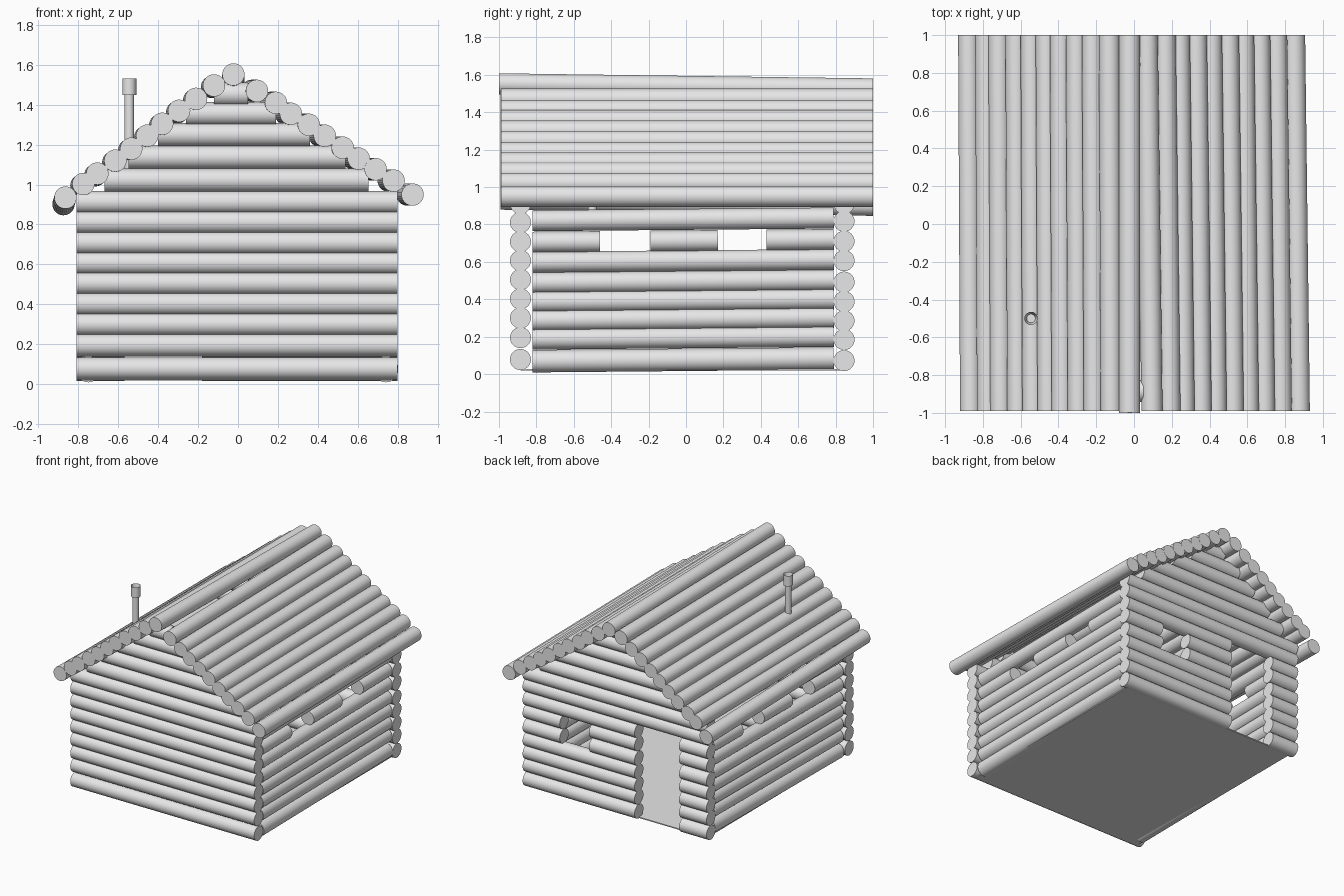
import bpy
import bmesh
from mathutils import Vector

cube = bpy.data.objects.get("Cube")
if cube:
    bpy.data.objects.remove(cube, do_unlink=True)

grey = bpy.data.materials.new("plain_grey")
grey.use_nodes = True
grey.diffuse_color = (0.8, 0.8, 0.8, 1)
grey.node_tree.nodes["Principled BSDF"].inputs["Base Color"].default_value = (0.8, 0.8, 0.8, 1)


def log(name, start, end, radius=0.056, hollow=False):
    """Round log between two points; hollow sinks the middle of its far end."""
    start, end = Vector(start), Vector(end)
    axis = end - start
    bm = bmesh.new()
    bmesh.ops.create_cone(bm, cap_ends=True, segments=32, radius1=radius,
                          radius2=radius, depth=axis.length)
    if hollow:
        top = [f for f in bm.faces if f.normal.z > 0.9]
        bmesh.ops.inset_region(bm, faces=top, thickness=radius * 0.35)
        bmesh.ops.translate(bm, verts=top[0].verts, vec=(0, 0, -axis.length * 0.8))
    mesh = bpy.data.meshes.new(name)
    bm.to_mesh(mesh)
    bm.free()
    mesh.materials.append(grey)
    obj = bpy.data.objects.new(name, mesh)
    bpy.context.collection.objects.link(obj)
    obj.rotation_mode = 'QUATERNION'
    obj.rotation_quaternion = axis.to_track_quat('Z', 'Y')
    obj.location = (start + end) / 2
    bpy.ops.object.select_all(action='DESELECT')
    obj.select_set(True)
    bpy.context.view_layer.objects.active = obj
    bpy.ops.object.shade_smooth_by_angle()
    return obj


# Front wall: full-width logs
FRONT, BACK, LOW, HIGH = -0.885, 0.845, -0.81, 0.80
front_heights = [0.078, 0.195, 0.30, 0.402, 0.505, 0.607, 0.708, 0.811, 0.912]
for z in front_heights:
    log("front_wall_log", (LOW, FRONT, z), (HIGH, FRONT, z))

# Back wall: gaps for the doorway and one window
back_heights = [0.072, 0.185, 0.285, 0.388, 0.492, 0.607, 0.71, 0.817, 0.912]
DOOR, WINDOW = (-0.57, -0.18), (0.22, 0.475)
for i, z in enumerate(back_heights):
    gaps = []
    if i < 7:
        gaps.append(DOOR)
    if i in (4, 5):
        gaps.append(WINDOW)
    edges = [LOW] + [x for gap in gaps for x in gap] + [HIGH]
    for a, b in zip(edges[::2], edges[1::2]):
        log("back_wall_log", (a, BACK, z), (b, BACK, z))

# Side walls: the seventh course leaves two window gaps
side_heights = [0.069, 0.187, 0.287, 0.387, 0.488, 0.598, 0.705, 0.82]
for side, x in (("right", -0.75), ("left", 0.742)):
    for i, z in enumerate(side_heights):
        edges = [-0.82, 0.79]
        if i == 6:
            edges = [-0.82, -0.46, -0.19, 0.17, 0.43, 0.79]
        for a, b in zip(edges[::2], edges[1::2]):
            log(side + "_wall_log", (x, a, z + 0.009 * (a + 0.82)),
                (x, b, z + 0.009 * (b + 0.82)), 0.06 if i == 0 else 0.056)

# Gable logs, stepping in toward the ridge
gable = [(-0.67, 0.655, 1.022), (-0.55, 0.54, 1.137), (-0.40, 0.36, 1.25),
         (-0.26, 0.19, 1.355), (-0.12, 0.05, 1.453)]
for name, y in (("front", FRONT), ("back", BACK)):
    for a, b, z in gable:
        log(name + "_gable_log", (a, y, z), (b, y, z), 0.058)

# Roof logs: two slopes and the ridge, with slight drift toward the back
right_slope = [(-0.865, 0.935), (-0.775, 1.003), (-0.705, 1.055), (-0.615, 1.12),
               (-0.535, 1.18), (-0.455, 1.245), (-0.38, 1.305), (-0.295, 1.37),
               (-0.21, 1.43), (-0.12, 1.497)]
left_slope = [(0.095, 1.47), (0.19, 1.41), (0.265, 1.355), (0.355, 1.30),
              (0.435, 1.245), (0.525, 1.185), (0.605, 1.13), (0.69, 1.077),
              (0.78, 1.02), (0.875, 0.95)]
for x, z in right_slope:
    log("right_roof_log", (x, -0.99, z), (x - 0.01, 1, z - (0.033 if x < -0.8 else 0.008)))
for x, z in left_slope:
    log("left_roof_log", (x, -0.99, z), (x - 0.025, 1, z))
log("ridge_log", (-0.023, -1, 1.552), (-0.023, 1, 1.525))

# Chimney pipe and cap
log("chimney_pipe", (-0.545, -0.5, 0.86), (-0.545, -0.5, 1.46), 0.024)
log("chimney_cap", (-0.545, -0.5, 1.45), (-0.545, -0.5, 1.533), 0.035, hollow=True)

# Floor slab
bpy.ops.mesh.primitive_cube_add(size=1, location=(-0.004, -0.02, 0.022))
floor = bpy.context.object
floor.name = "floor"
floor.scale = (1.54, 1.73, 0.008)
floor.data.materials.append(grey)
